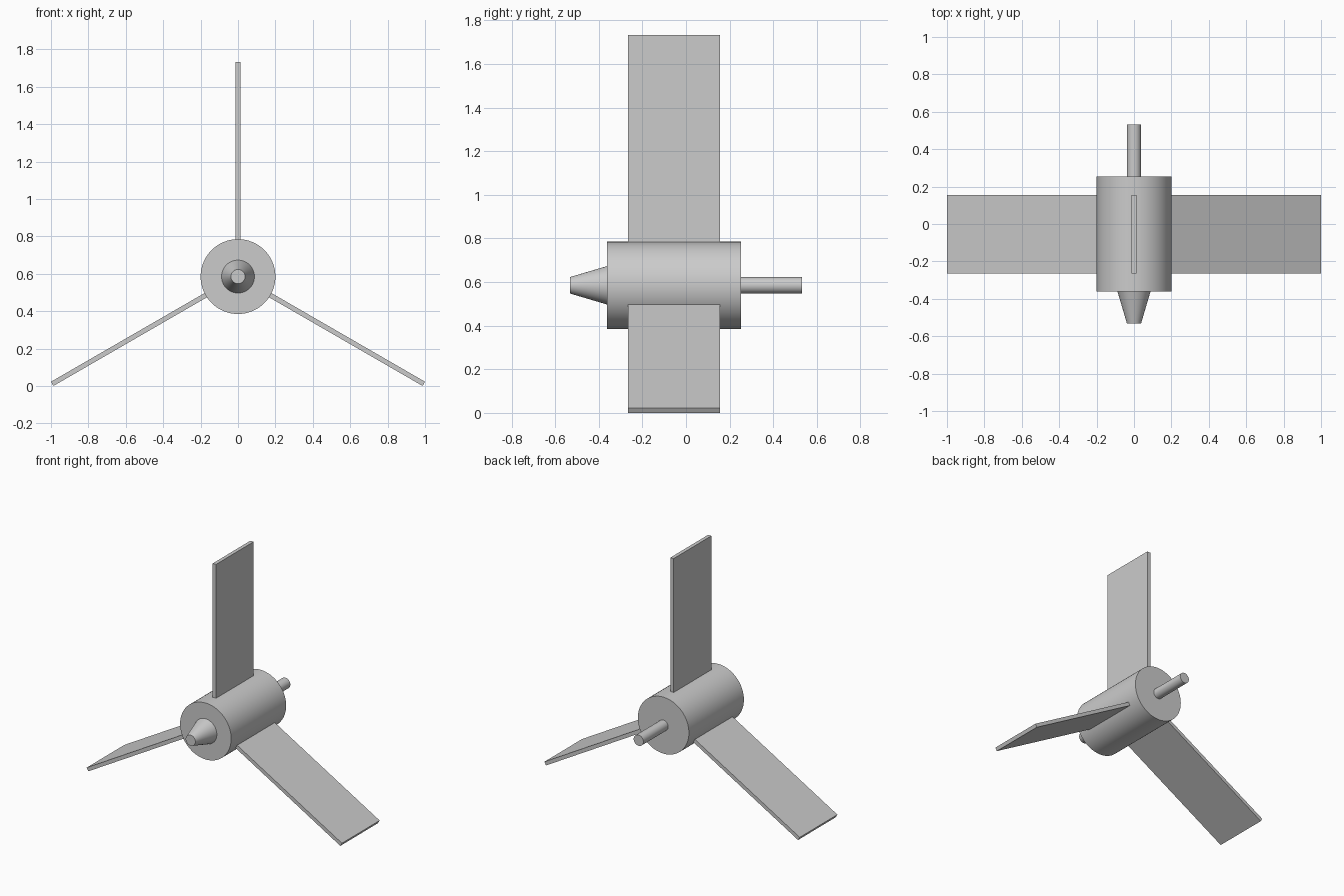
import bpy
import math
from mathutils import Matrix, Vector

if "Cube" in bpy.data.objects:
    bpy.data.objects.remove(bpy.data.objects["Cube"])

AXIS_Z = 0.585  # height of the rotor axis


def turned(name, y_front, y_back, r_front, r_back):
    """Round part along the y axis, given its end positions and radii."""
    bpy.ops.mesh.primitive_cone_add(
        vertices=64, radius1=r_back, radius2=r_front, depth=y_back - y_front,
        location=(0, (y_front + y_back) / 2, AXIS_Z),
        rotation=(math.pi / 2, 0, 0))
    ob = bpy.context.object
    ob.name = name
    bpy.ops.object.shade_smooth_by_angle(angle=math.radians(30))
    return ob


def blade(name, angle):
    """Flat plate standing out radially from the hub."""
    r0, r1, y0, y1, thick = 0.17, 1.147, -0.265, 0.156, 0.026
    bpy.ops.mesh.primitive_cube_add(size=1)
    ob = bpy.context.object
    ob.name = name
    shape = (Matrix.Translation(Vector((0, (y0 + y1) / 2, (r0 + r1) / 2)))
             @ Matrix.Diagonal((thick, y1 - y0, r1 - r0, 1)))
    ob.data.transform(shape)
    ob.location = (0, 0, AXIS_Z)
    ob.rotation_euler = (0, angle, 0)
    return ob


# Hub, nose cone and rear shaft
turned("hub", -0.362, 0.253, 0.2, 0.2)
turned("nose_cone", -0.531, -0.362, 0.038, 0.088)
turned("shaft", 0.253, 0.531, 0.038, 0.038)

# Three evenly spaced blades
for i, side in enumerate(("top", "right", "left")):
    blade("blade_" + side, i * math.tau / 3)
